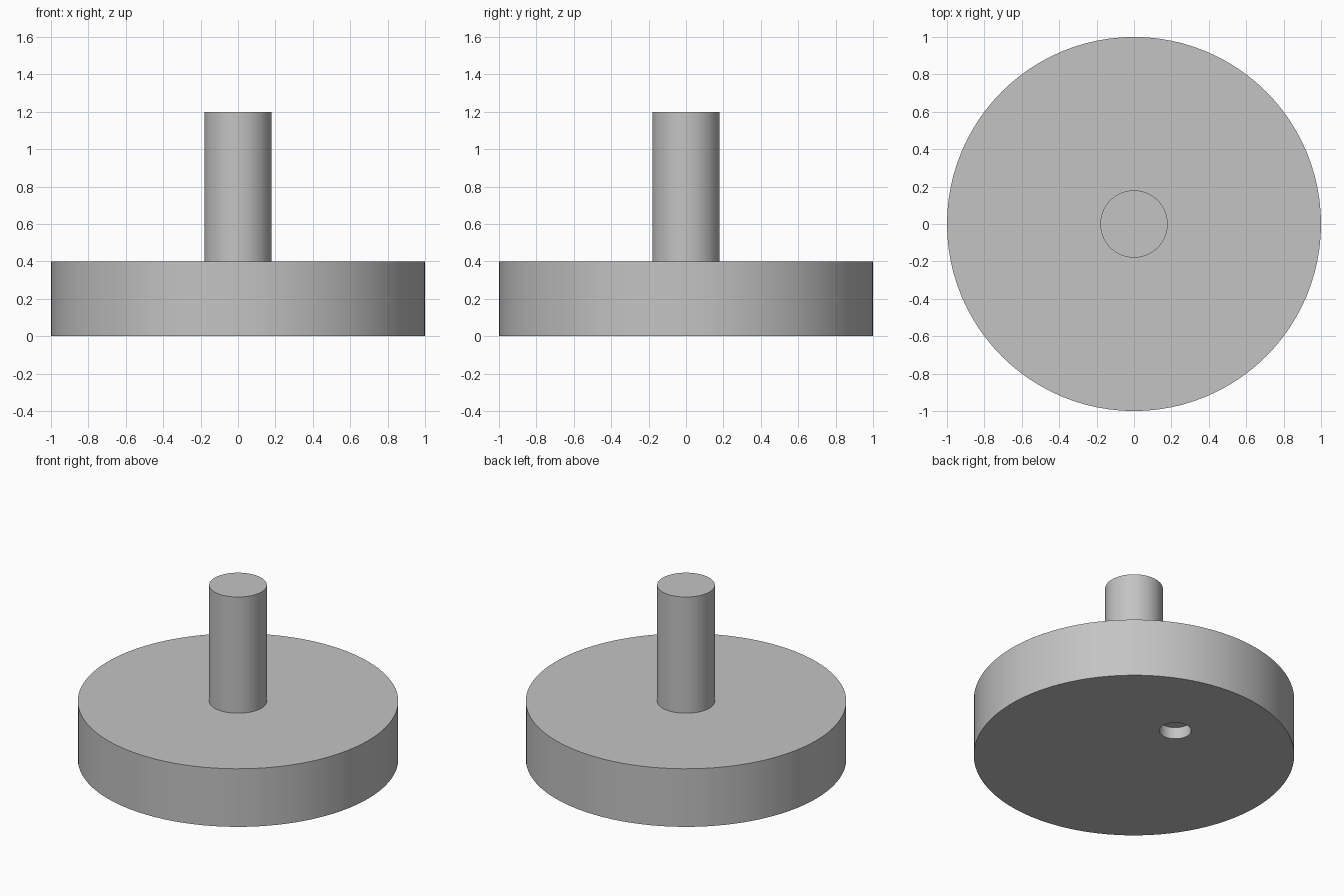
import bpy
import math

cube = bpy.data.objects.get("Cube")
if cube:
    bpy.data.objects.remove(cube, do_unlink=True)

# Single flat grey
GREY = (0.55, 0.55, 0.55, 1.0)
grey = bpy.data.materials.new("plain_grey")
grey.use_nodes = True
grey.diffuse_color = GREY
grey.node_tree.nodes["Principled BSDF"].inputs["Base Color"].default_value = GREY


def cylinder(name, radius, bottom, top, x=0.0, y=0.0, sides=96):
    """Upright cylinder between two heights."""
    bpy.ops.mesh.primitive_cylinder_add(
        vertices=sides, radius=radius, depth=top - bottom,
        location=(x, y, (bottom + top) / 2))
    obj = bpy.context.object
    obj.name = obj.data.name = name
    obj.data.materials.append(grey)
    return obj


def smooth(obj):
    bpy.ops.object.select_all(action="DESELECT")
    obj.select_set(True)
    bpy.context.view_layer.objects.active = obj
    bpy.ops.object.shade_smooth_by_angle(angle=math.radians(30))


# Wide base disc and the central shaft standing on it
disc = cylinder("base_disc", 1.0, 0.0, 0.4)
shaft = cylinder("shaft", 0.18, 0.39, 1.2)

# Shallow blind hole in the underside, towards the back
cutter = cylinder("hole_cutter", 0.1, -0.1, 0.08, y=0.4, sides=48)
cutter.hide_render = True
bpy.context.view_layer.objects.active = disc
cut = disc.modifiers.new("pin_hole", "BOOLEAN")
cut.operation = "DIFFERENCE"
cut.solver = "EXACT"
cut.object = cutter
bpy.ops.object.modifier_apply(modifier=cut.name)
bpy.data.objects.remove(cutter, do_unlink=True)

for part in (disc, shaft):
    smooth(part)
